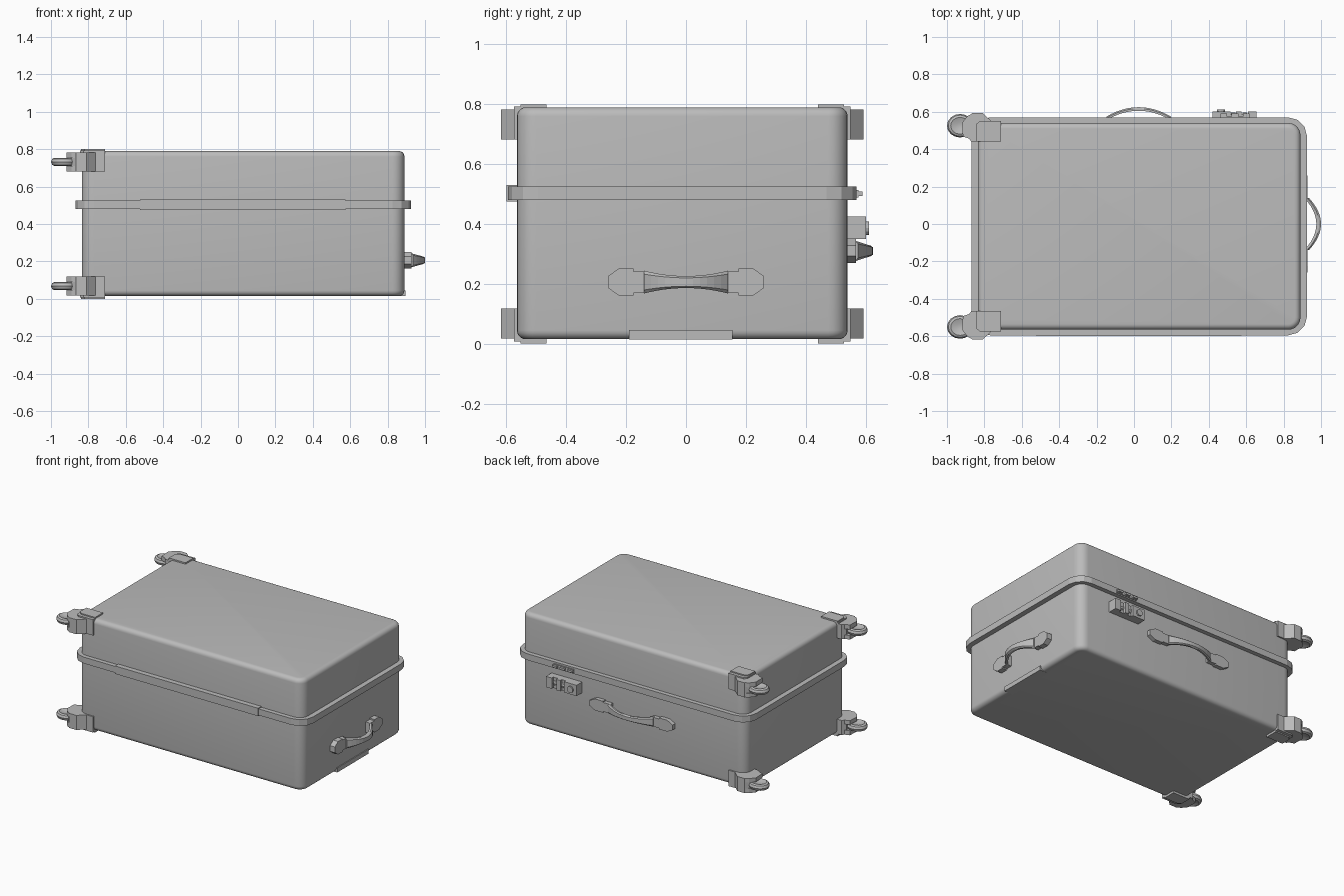
import bpy, bmesh, math
from mathutils import Vector

if "Cube" in bpy.data.objects:
    bpy.data.objects.remove(bpy.data.objects["Cube"])

grey = bpy.data.materials.new("plain grey")
grey.diffuse_color = (0.5, 0.5, 0.5, 1)
grey.use_nodes = True
grey.node_tree.nodes["Principled BSDF"].inputs["Base Color"].default_value = grey.diffuse_color


def finish(name, bm, smooth=None):
    bmesh.ops.recalc_face_normals(bm, faces=bm.faces)
    me = bpy.data.meshes.new(name)
    bm.to_mesh(me)
    bm.free()
    me.materials.append(grey)
    ob = bpy.data.objects.new(name, me)
    bpy.context.collection.objects.link(ob)
    if smooth:
        bpy.ops.object.select_all(action='DESELECT')
        ob.select_set(True)
        bpy.context.view_layer.objects.active = ob
        bpy.ops.object.shade_smooth_by_angle(angle=math.radians(smooth))
    return ob


def loft(name, sections, smooth=None):
    """Closed solid through a row of equal-sized outlines."""
    bm = bmesh.new()
    rows = [[bm.verts.new(p) for p in sec] for sec in sections]
    n = len(rows[0])
    for a, b in zip(rows, rows[1:]):
        for i in range(n):
            j = (i + 1) % n
            bm.faces.new((a[i], a[j], b[j], b[i]))
    bm.faces.new(rows[0])
    bm.faces.new(rows[-1])
    return finish(name, bm, smooth)


def prism(name, pts, z0, z1):
    return loft(name, [[(x, y, z) for x, y in pts] for z in (z0, z1)])


def box(name, x0, x1, y0, y1, z0, z1):
    return prism(name, [(x0, y0), (x1, y0), (x1, y1), (x0, y1)], z0, z1)


def rounded_rect(x0, x1, y0, y1, r, seg):
    pts = []
    corners = [(x1 - r, y1 - r), (x0 + r, y1 - r), (x0 + r, y0 + r), (x1 - r, y0 + r)]
    for k, (cx, cy) in enumerate(corners):
        for i in range(seg + 1):
            a = math.pi / 2 * (k + i / seg)
            pts.append((cx + r * math.cos(a), cy + r * math.sin(a)))
    return pts


# Shell: rounded outline with softened top and bottom edges
X0, X1, Y0, Y1, Z0, Z1 = -0.835, 0.89, -0.565, 0.54, 0.015, 0.79
R = 0.03
levels = []
for i in range(6):
    a = math.pi / 2 * i / 5
    levels.append((R * (1 - math.sin(a)), Z0 + R * (1 - math.cos(a))))
levels += [(d, Z0 + Z1 - z) for d, z in reversed(levels)]
shell = [[(x, y, z) for x, y in rounded_rect(X0 + d, X1 - d, Y0 + d, Y1 - d, 0.065 - d, 6)]
         for d, z in levels]
loft("case_shell", shell, 40)

# Rim band around the opening, with a hinge strip on the front
prism("rim_band", rounded_rect(-0.87, 0.925, -0.595, 0.57, 0.1, 3), 0.481, 0.525)
box("hinge_strip", -0.525, 0.575, -0.6, -0.56, 0.476, 0.531)

# Support foot along the lower edge of the handle end
box("end_foot", 0.83, 0.896, -0.19, 0.155, 0.014, 0.045)


# Handles: arched strap between two octagonal pads
def handle(name, place):
    strap = []
    for i in range(13):
        t = -1 + i / 6
        s, rise = 0.14 * t, 1 - t * t
        outer, half = 0.045 + 0.065 * rise, 0.02 + 0.018 * t * t
        inner = outer - 0.025
        strap.append([place(s, outer, -half * 0.7), place(s, outer, half * 0.7),
                      place(s, outer - 0.01, half), place(s, inner, half),
                      place(s, inner, -half), place(s, outer - 0.01, -half)])
    loft(name + "_strap", strap)
    for side in (-1, 1):
        outline = [(0.13, 0.036), (0.175, 0.036), (0.175, 0.045), (0.225, 0.045),
                   (0.26, 0.02)]
        outline += [(s, -w) for s, w in reversed(outline)]
        loft(name + "_pad", [[place(side * s, d, w) for s, w in outline]
                             for d in (-0.01, 0.037)])


handle("end_handle", lambda s, d, w: (0.89 + d, s, 0.206 + w))
handle("side_handle", lambda s, d, w: (0.025 + 1.23 * s, 0.54 + 0.77 * d, 0.31 + 0.88 * w))

# Combination lock on the back: body, dial ridges and key button
box("lock_body", 0.42, 0.655, 0.53, 0.585, 0.35, 0.425)
for x0, x1 in ((0.42, 0.515), (0.545, 0.575), (0.61, 0.655)):
    box("lock_ridge", x0, x1, 0.58, 0.602, 0.35, 0.425)
for x in (0.53, 0.5925):
    wheel = [(x + dx, 0.575, 0.387) for dx in (-0.012, 0.012)]
    loft("lock_dial", [[(c[0], c[1] + 0.02 * math.cos(k * math.pi / 5),
                         c[2] + 0.02 * math.sin(k * math.pi / 5)) for k in range(10)]
                       for c in wheel])
loft("key_button", [[(0.465 + 0.022 * math.cos(k * math.pi / 6), y,
                      0.386 + 0.022 * math.sin(k * math.pi / 6)) for k in range(12)]
                    for y in (0.59, 0.612)])

# Latch on the rim above the lock
box("latch_plate", 0.46, 0.62, 0.56, 0.576, 0.489, 0.513)
for x in (0.48, 0.54, 0.6):
    box("latch_tab", x - 0.018, x + 0.018, 0.57, 0.59, 0.494, 0.508)


# Casters at four corners of the wheel end
def caster(sy, top):
    def pos(x, y, z):
        return Vector((x, -0.0125 + sy * y, 0.8 - z if top else z))

    def part(name, pts, z0, z1):
        loft(name, [[pos(x, y, z) for x, y in pts] for z in (z0, z1)])

    # Corner guard wrapping the shell
    part("corner_guard", [(-0.845, 0.453), (-0.712, 0.453), (-0.712, 0.562),
                          (-0.825, 0.562), (-0.845, 0.545)], 0.008, 0.118)
    part("guard_plate", [(-0.84, 0.453), (-0.712, 0.453), (-0.712, 0.54),
                         (-0.82, 0.54), (-0.84, 0.52)], 0.0, 0.009)
    # Angular housing bulging past the corner
    part("wheel_housing", [(-0.87, 0.453), (-0.76, 0.453), (-0.76, 0.56), (-0.81, 0.606),
                           (-0.865, 0.606), (-0.89, 0.58), (-0.89, 0.48)], 0.017, 0.118)
    # Hood over the wheel
    part("wheel_hood", [(-0.87, 0.465), (-0.915, 0.48), (-0.918, 0.555),
                        (-0.89, 0.59), (-0.86, 0.606)], 0.09, 0.118)
    part("wheel_fork", [(-0.87, 0.465), (-0.915, 0.48), (-0.918, 0.555),
                        (-0.89, 0.59), (-0.86, 0.606)], 0.017, 0.048)
    # Rounded tyre around a vertical axle
    tyre = [(0.02, 0.056), (0.05, 0.046), (0.063, 0.052), (0.07, 0.068),
            (0.063, 0.084), (0.05, 0.09), (0.02, 0.08)]
    loft("caster_wheel", [[pos(-0.93 + r * math.cos(k * math.pi / 8),
                               0.538 + 0.9 * r * math.sin(k * math.pi / 8), z)
                           for k in range(16)] for r, z in tyre], 35)


for sy in (-1, 1):
    for top in (False, True):
        caster(sy, top)
